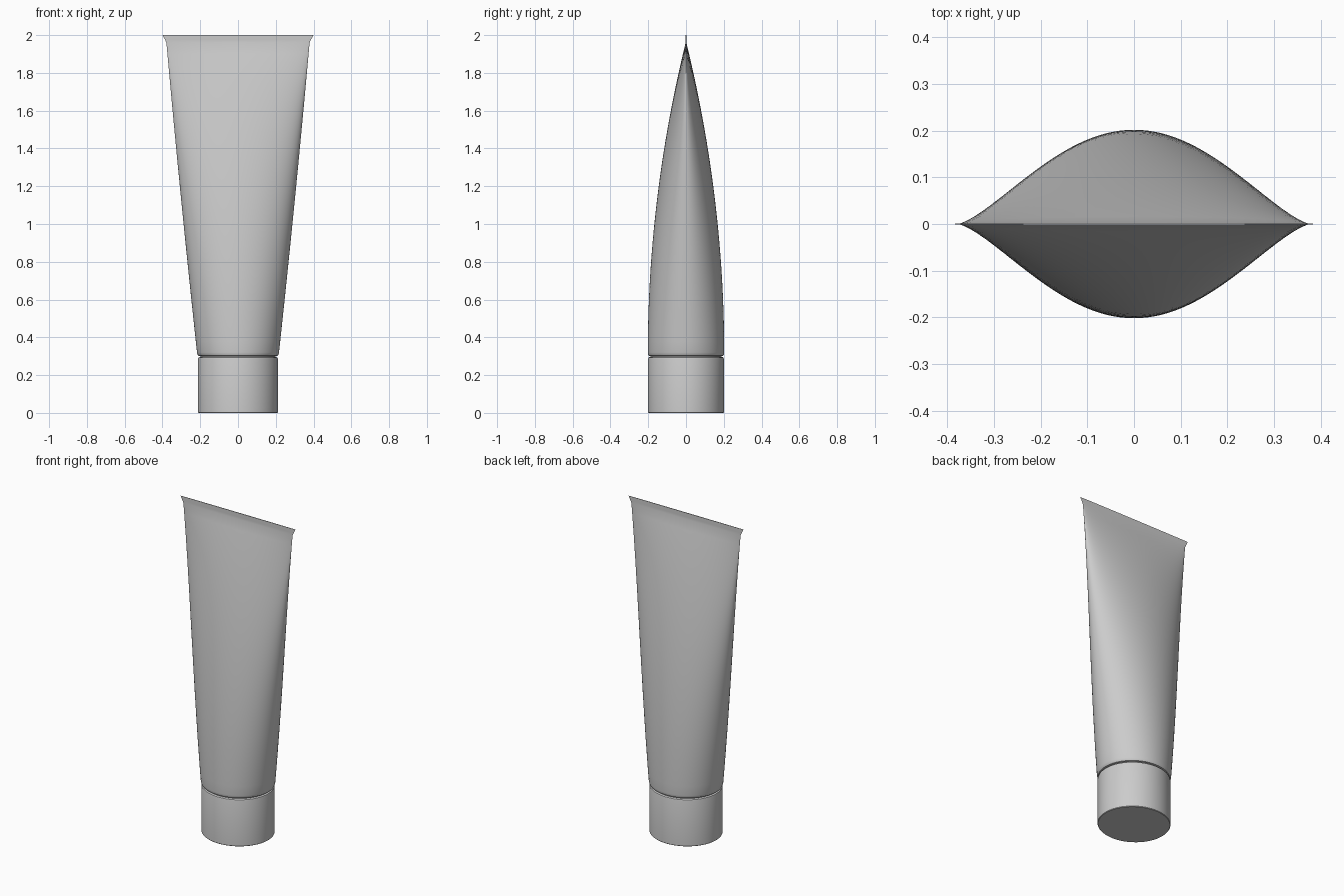
import bpy, bmesh, math

if "Cube" in bpy.data.objects:
    bpy.data.objects.remove(bpy.data.objects["Cube"])

SIDES = 96


def loft(name, rings):
    """Skin a stack of ellipses given as (z, half width, half depth), capped at both ends."""
    bm = bmesh.new()
    loops = []
    for z, rx, ry in rings:
        loops.append([bm.verts.new((rx * math.cos(2 * math.pi * i / SIDES),
                                    ry * math.sin(2 * math.pi * i / SIDES), z))
                      for i in range(SIDES)])
    for a, b in zip(loops, loops[1:]):
        for i in range(SIDES):
            j = (i + 1) % SIDES
            bm.faces.new((a[i], a[j], b[j], b[i]))
    bm.faces.new(loops[0][::-1])
    bm.faces.new(loops[-1])
    bmesh.ops.recalc_face_normals(bm, faces=bm.faces)
    mesh = bpy.data.meshes.new(name)
    bm.to_mesh(mesh)
    bm.free()
    obj = bpy.data.objects.new(name, mesh)
    bpy.context.collection.objects.link(obj)
    bpy.ops.object.select_all(action='DESELECT')
    obj.select_set(True)
    bpy.context.view_layer.objects.active = obj
    bpy.ops.object.shade_smooth_by_angle(angle=math.radians(35))
    return obj


# Screw cap with a slightly eased rim
loft("cap", [(0, 0.208, 0.198), (0.003, 0.211, 0.201), (0.285, 0.211, 0.201),
             (0.292, 0.209, 0.199), (0.295, 0.204, 0.194)])

# Recessed neck seen in the gap between cap and tube
loft("neck", [(0.29, 0.198, 0.188), (0.31, 0.198, 0.188)])

# Squeeze tube: rounded shoulder, widening and flattening upwards
Z0, Z1 = 0.32, 1.96
body = [(0.301, 0.203, 0.192), (0.303, 0.210, 0.198), (0.309, 0.214, 0.201)]
STEPS = 28
for k in range(STEPS + 1):
    t = k / STEPS
    width = 0.217 + 0.178 * t - 0.016 * t * t
    depth = 0.002 + 0.2 * (1 - t * t)
    body.append((Z0 + (Z1 - Z0) * t, width, depth))

# Flared, crimped seal at the top
body += [(1.975, 0.386, 0.002), (1.99, 0.394, 0.002), (2.0, 0.399, 0.002)]
loft("tube_body", body)
